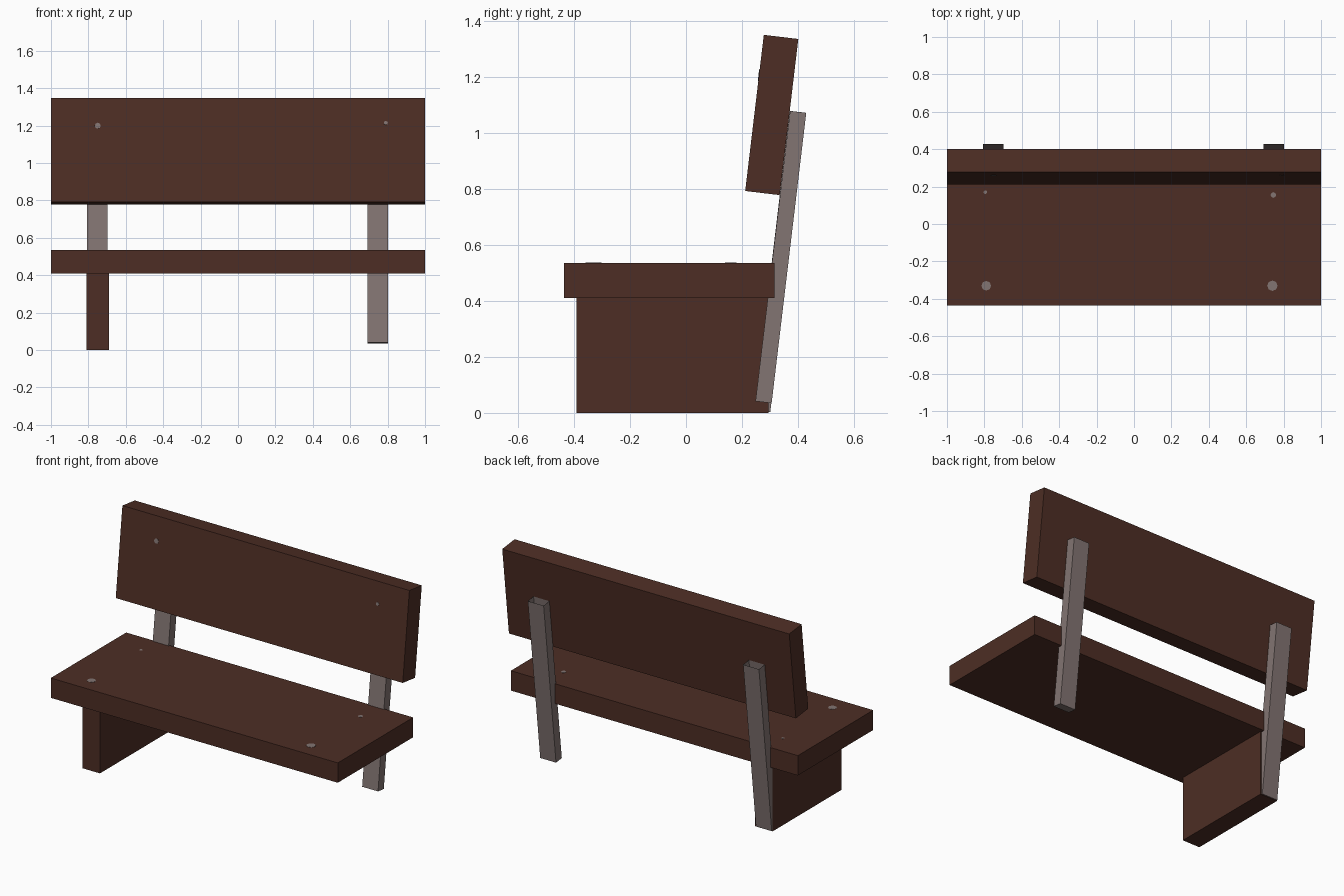
import bpy, bmesh
from math import radians
from mathutils import Matrix, Vector

cube = bpy.data.objects.get("Cube")
if cube:
    bpy.data.objects.remove(cube, do_unlink=True)

def material(name, color):
    m = bpy.data.materials.new(name)
    m.use_nodes = True
    m.diffuse_color = color
    m.node_tree.nodes["Principled BSDF"].inputs["Base Color"].default_value = color
    return m

WOOD = material("dark_brown_wood", (0.075, 0.027, 0.018, 1))
METAL = material("warm_grey_metal", (0.225, 0.178, 0.17, 1))
LEAN = Matrix.Rotation(radians(-6.8), 4, 'X')

def finish(bm, name, mat, matrix):
    bm.transform(matrix)
    me = bpy.data.meshes.new(name)
    bm.to_mesh(me)
    bm.free()
    me.materials.append(mat)
    ob = bpy.data.objects.new(name, me)
    bpy.context.collection.objects.link(ob)
    return ob

def box(name, mat, center, size, rot=Matrix(), open_top=False):
    bm = bmesh.new()
    bmesh.ops.create_cube(bm, size=1)
    if open_top:
        top = [f for f in bm.faces if f.normal.z > 0.9]
        bmesh.ops.delete(bm, geom=top, context='FACES_ONLY')
    scale = Matrix.Diagonal((*size, 1))
    return finish(bm, name, mat, Matrix.Translation(center) @ rot @ scale)

def screw(name, center, radius, rot=Matrix()):
    bm = bmesh.new()
    bmesh.ops.create_cone(bm, cap_ends=True, segments=8, radius1=radius,
                          radius2=radius, depth=0.004)
    return finish(bm, name, METAL, Matrix.Translation(center) @ rot)

# Wooden planks
box("seat", WOOD, (0, -0.06, 0.4725), (2, 0.75, 0.125))
back_center = Vector((0, 0.306, 1.063))
back_size = (2, 0.124, 0.561)
box("backrest", WOOD, back_center, back_size, LEAN)

# Single wide leg board under one end
box("leg_board", WOOD, (-0.75, -0.0475, 0.205), (0.122, 0.685, 0.41))

# Leaning hollow posts, open at the top
box("left_post", METAL, (0.747, 0.3385, 0.556), (0.11, 0.058, 1.043), LEAN, True)
box("right_post", METAL, (-0.753, 0.3355, 0.54), (0.11, 0.058, 1.076), LEAN, True)

# Screw heads on the seat
for i, (x, y, r) in enumerate([(-0.79, -0.33, 0.026), (0.74, -0.33, 0.028),
                               (-0.795, 0.17, 0.01), (0.745, 0.155, 0.015)]):
    screw(f"seat_screw_{i + 1}", (x, y, 0.534), r)

# Screw heads on the front of the backrest
for side, x, along, r in (("right", -0.75, 0.13, 0.016), ("left", 0.79, 0.145, 0.011)):
    local = Vector((x, -back_size[1] / 2, along))
    screw(f"{side}_backrest_screw", back_center + LEAN @ local, r,
          LEAN @ Matrix.Rotation(radians(90), 4, 'X'))
